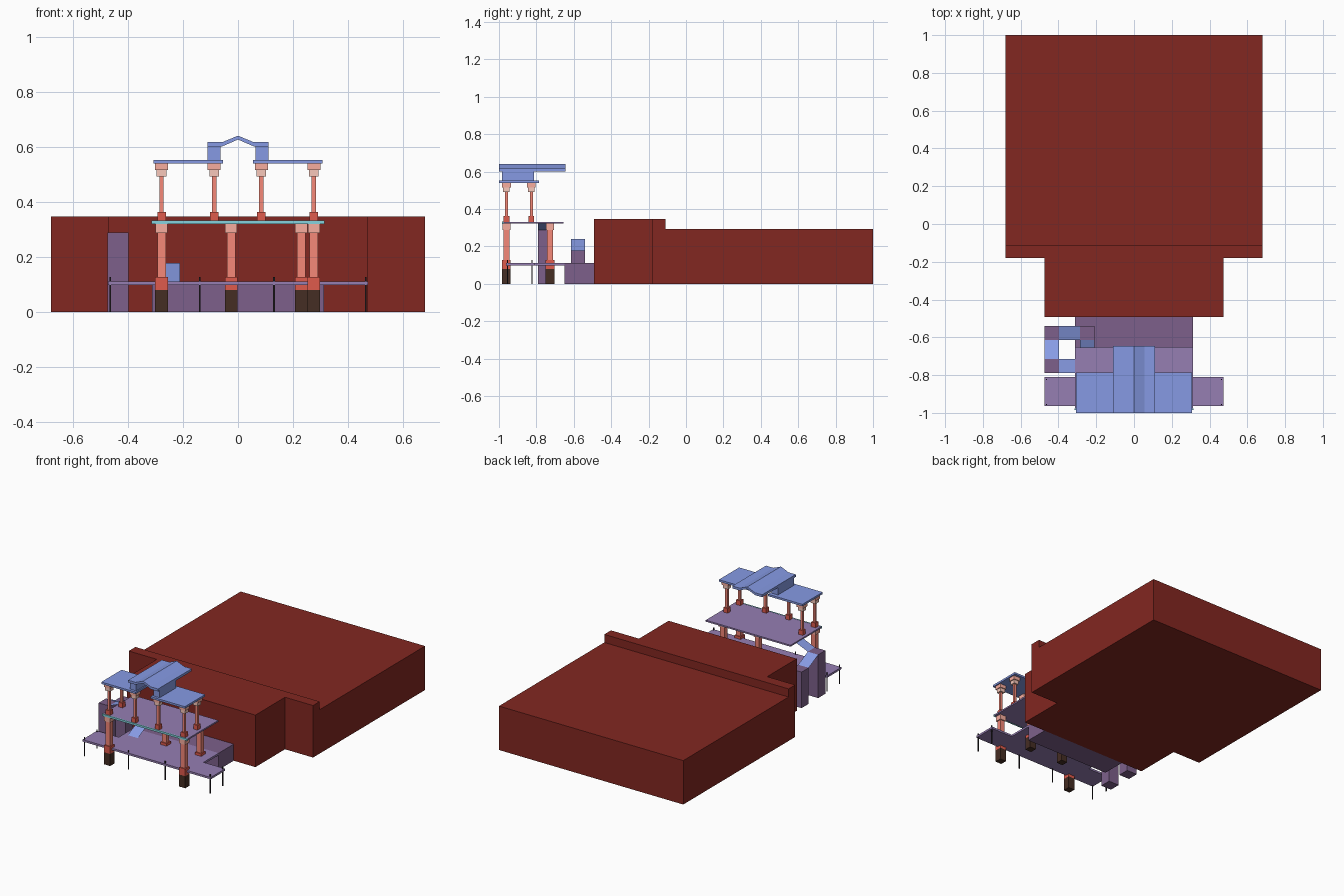
import bpy


def mat(name, *rgb):
    # Screen colour to linear, allowing for the viewer's shading
    m = bpy.data.materials.new(name)
    lin = [min(1, (c / 255) ** 2.2 / 0.8) for c in rgb]
    m.diffuse_color = (*lin, 1)
    return m


BRICK = mat("brick", 117, 39, 34)
PURPLE = mat("purple_floor", 134, 113, 160)
BASE = mat("porch_purple", 112, 87, 124)
BLUE = mat("blue_roof", 120, 138, 205)
RAMP = mat("ramp_blue", 122, 140, 207)
CYAN = mat("cyan_trim", 120, 190, 200)
BROWN = mat("plinth_brown", 64, 44, 36)
RED = mat("base_red", 200, 82, 70)
SHAFT = mat("shaft_salmon", 222, 122, 108)
CAP = mat("capital_pink", 224, 155, 142)
PALE = mat("capital_pale", 224, 180, 168)
DARK = mat("post_dark", 38, 34, 38)


def mesh(name, verts, faces, m):
    me = bpy.data.meshes.new(name)
    me.from_pydata(verts, [], faces)
    me.materials.append(m)
    ob = bpy.data.objects.new(name, me)
    bpy.context.collection.objects.link(ob)
    return ob


def prism(name, outline, lo, hi, m, axis="z"):
    """Extrude a counter-clockwise outline along z, or an xz profile along y."""
    n = len(outline)
    if axis == "z":
        verts = [(a, b, h) for h in (lo, hi) for a, b in outline]
    else:
        verts = [(a, h, b) for h in (hi, lo) for a, b in outline]
    faces = [tuple(range(n))[::-1], tuple(range(n, 2 * n))]
    faces += [(i, (i + 1) % n, (i + 1) % n + n, i + n) for i in range(n)]
    return mesh(name, verts, faces, m)


def box(name, x, y, z, m):
    (x0, x1), (y0, y1) = x, y
    return prism(name, [(x0, y0), (x1, y0), (x1, y1), (x0, y1)], z[0], z[1], m)


def column(name, x, y, sections):
    # Stack of square blocks: part, bottom, top, width, material
    for part, z0, z1, w, m in sections:
        h = w / 2
        box(name + "_" + part, (x - h, x + h), (y - h, y + h), (z0, z1), m)


# Main building: low hall plus taller front block
box("main_hall", (-0.68, 0.68), (-0.11, 1), (0, 0.293), BRICK)
prism("front_block", [(-0.473, -0.492), (0.473, -0.492), (0.473, -0.18), (0.68, -0.18),
                      (0.68, -0.11), (-0.68, -0.11), (-0.68, -0.18), (-0.473, -0.18)],
      0, 0.347, BRICK)

# Porch base and T-shaped deck
box("porch_base", (-0.313, 0.313), (-0.65, -0.492), (0, 0.111), BASE)
prism("porch_deck", [(-0.473, -0.963), (0.473, -0.963), (0.473, -0.81), (0.313, -0.81),
                     (0.313, -0.65), (-0.313, -0.65), (-0.313, -0.81), (-0.473, -0.81)],
      0.098, 0.111, PURPLE)

# Slim posts along the deck edge
for x, y in [(-0.464, -0.955), (0.464, -0.955), (-0.464, -0.823), (0.464, -0.823),
             (-0.139, -0.955), (0.131, -0.955)]:
    box("deck_post", (x - 0.003, x + 0.003), (y - 0.003, y + 0.003), (0, 0.127), DARK)

# Winding stair: three landings joined by thin ramps
box("landing_low", (-0.285, -0.21), (-0.615, -0.54), (0, 0.178), BASE)
box("landing_mid", (-0.475, -0.398), (-0.615, -0.54), (0, 0.24), BASE)
box("landing_high", (-0.475, -0.398), (-0.79, -0.715), (0, 0.289), BASE)
up, down = [(0, 1, 2, 3)], [(3, 2, 1, 0)]
mesh("ramp_deck", [(-0.285, -0.755, 0.111), (-0.21, -0.755, 0.111),
                   (-0.21, -0.615, 0.178), (-0.285, -0.615, 0.178)], down, RAMP)
mesh("ramp_low", [(-0.398, -0.615, 0.24), (-0.285, -0.615, 0.178),
                  (-0.285, -0.54, 0.178), (-0.398, -0.54, 0.24)], up, RAMP)
mesh("ramp_mid", [(-0.475, -0.715, 0.289), (-0.398, -0.715, 0.289),
                  (-0.398, -0.615, 0.24), (-0.475, -0.615, 0.24)], down, RAMP)
mesh("ramp_high", [(-0.398, -0.79, 0.289), (-0.313, -0.79, 0.325),
                   (-0.313, -0.715, 0.325), (-0.398, -0.715, 0.289)], down, RAMP)

# Lower columns
lower = [("plinth", 0, 0.08, 0.046, BROWN), ("base", 0.08, 0.128, 0.046, RED),
         ("shaft", 0.128, 0.288, 0.031, SHAFT), ("capital", 0.288, 0.322, 0.044, CAP)]
for x, y in [(-0.278, -0.96), (0.276, -0.96), (-0.025, -0.727), (0.23, -0.727)]:
    column("lower_column", x, y, lower)

# Balcony with front trim
box("balcony_floor", (-0.313, 0.313), (-0.977, -0.655), (0.322, 0.332), PURPLE)
box("balcony_trim", (-0.315, 0.315), (-0.985, -0.977), (0.32, 0.333), CYAN)

# Upper columns
upper = [("base", 0.332, 0.363, 0.031, RED), ("shaft", 0.363, 0.492, 0.016, SHAFT),
         ("capital_low", 0.492, 0.516, 0.035, PALE), ("capital_top", 0.516, 0.54, 0.047, CAP)]
for x, y in [(-0.278, -0.96), (-0.087, -0.96), (0.085, -0.96), (0.276, -0.96),
             (-0.278, -0.827), (0.276, -0.827)]:
    column("upper_column", x, y, upper)

# Side roofs and the walls carrying the centre roof
for s in (-1, 1):
    box("side_roof", sorted((s * 0.055, s * 0.308)), (-1, -0.787), (0.54, 0.553), BLUE)
    box("roof_wall", sorted((s * 0.063, s * 0.11)), (-0.983, -0.812), (0.553, 0.602), BLUE)

# Centre roof with a shallow peak
prism("centre_roof", [(-0.11, 0.602), (-0.058, 0.602), (0, 0.627), (0.058, 0.602),
                      (0.11, 0.602), (0.11, 0.618), (0.056, 0.618), (0, 0.641),
                      (-0.056, 0.618), (-0.11, 0.618)], -1, -0.645, BLUE, "y")
